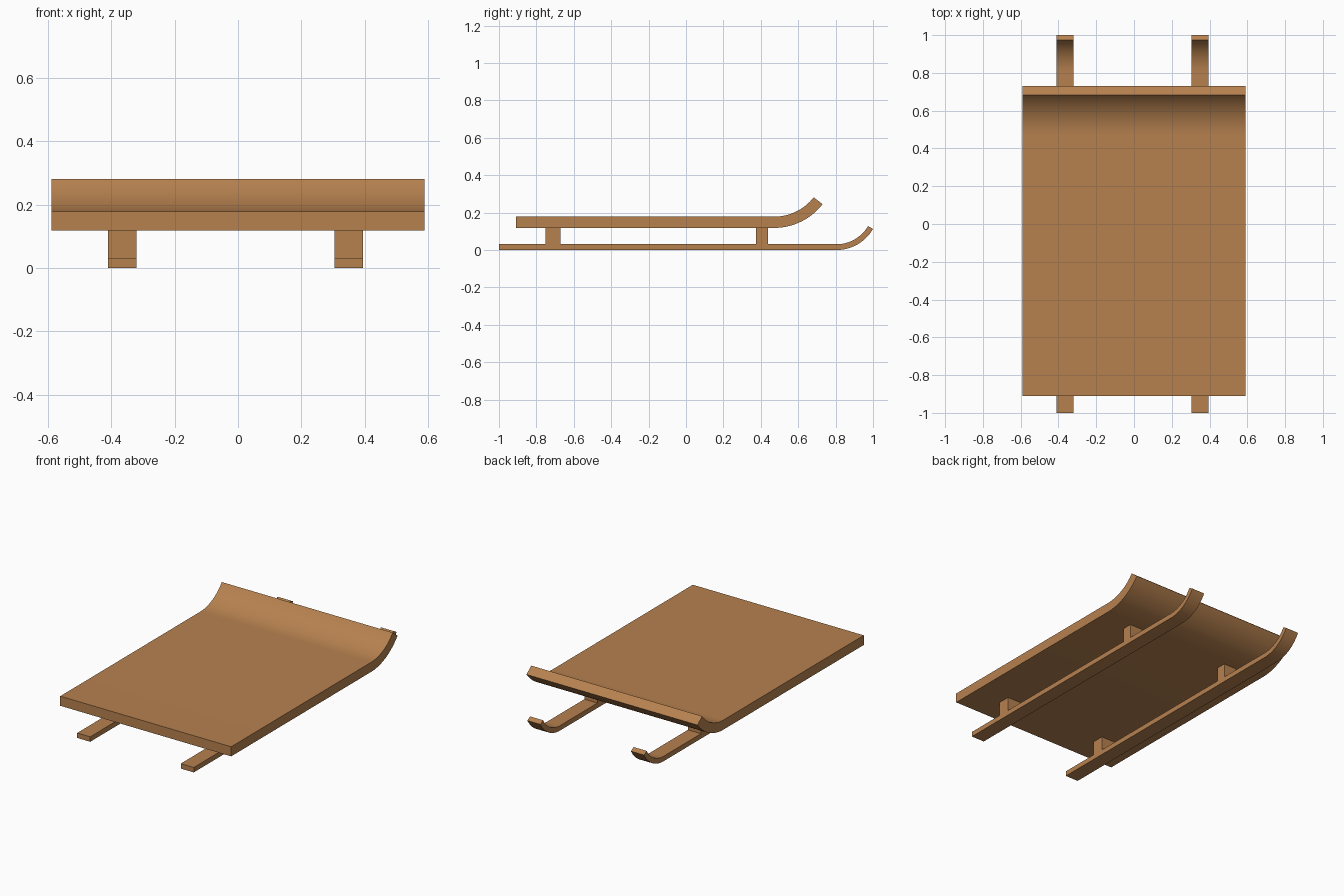
import bpy, bmesh, math

if "Cube" in bpy.data.objects:
    bpy.data.objects.remove(bpy.data.objects["Cube"])

wood = bpy.data.materials.new("warm brown wood")
wood.diffuse_color = (0.47, 0.22, 0.078, 1)
wood.use_nodes = True
wood.node_tree.nodes["Principled BSDF"].inputs["Base Color"].default_value = wood.diffuse_color


def extrude_profile(name, profile, x0, x1):
    """Extrude a closed (y, z) outline along x."""
    bm = bmesh.new()
    face = bm.faces.new([bm.verts.new((x0, y, z)) for y, z in profile])
    moved = bmesh.ops.extrude_face_region(bm, geom=[face])["geom"]
    bmesh.ops.translate(bm, vec=(x1 - x0, 0, 0),
                        verts=[v for v in moved if isinstance(v, bmesh.types.BMVert)])
    bmesh.ops.recalc_face_normals(bm, faces=bm.faces)
    mesh = bpy.data.meshes.new(name)
    bm.to_mesh(mesh)
    bm.free()
    mesh.materials.append(wood)
    obj = bpy.data.objects.new(name, mesh)
    bpy.context.collection.objects.link(obj)
    bpy.ops.object.select_all(action='DESELECT')
    obj.select_set(True)
    bpy.context.view_layer.objects.active = obj
    bpy.ops.object.shade_smooth_by_angle(angle=math.radians(30))
    return obj


def curled_board(y_back, y_curl, z, thick, radius, degrees, steps=20):
    """Side outline of a flat board whose end curls upward on an arc."""
    def arc(r):
        angles = [math.radians(degrees) * i / steps for i in range(steps + 1)]
        return [(y_curl + r * math.sin(a), z + radius - r * math.cos(a)) for a in angles]
    return [(y_back, z)] + arc(radius) + arc(radius - thick)[::-1] + [(y_back, z + thick)]


# Wide deck with curled end
extrude_profile("deck", curled_board(-0.91, 0.47, 0.118, 0.06, 0.33, 52), -0.59, 0.59)

# Runners and the posts that carry the deck
for side, x in (("left", -0.365), ("right", 0.35)):
    x0, x1 = x - 0.045, x + 0.045
    extrude_profile(side + "_runner",
                    curled_board(-1.0, 0.805, 0.0, 0.031, 0.225, 60), x0, x1)
    for end, y0, y1 in (("front", -0.75, -0.672), ("back", 0.375, 0.438)):
        extrude_profile(f"{side}_{end}_post",
                        [(y0, 0.031), (y1, 0.031), (y1, 0.118), (y0, 0.118)], x0, x1)
